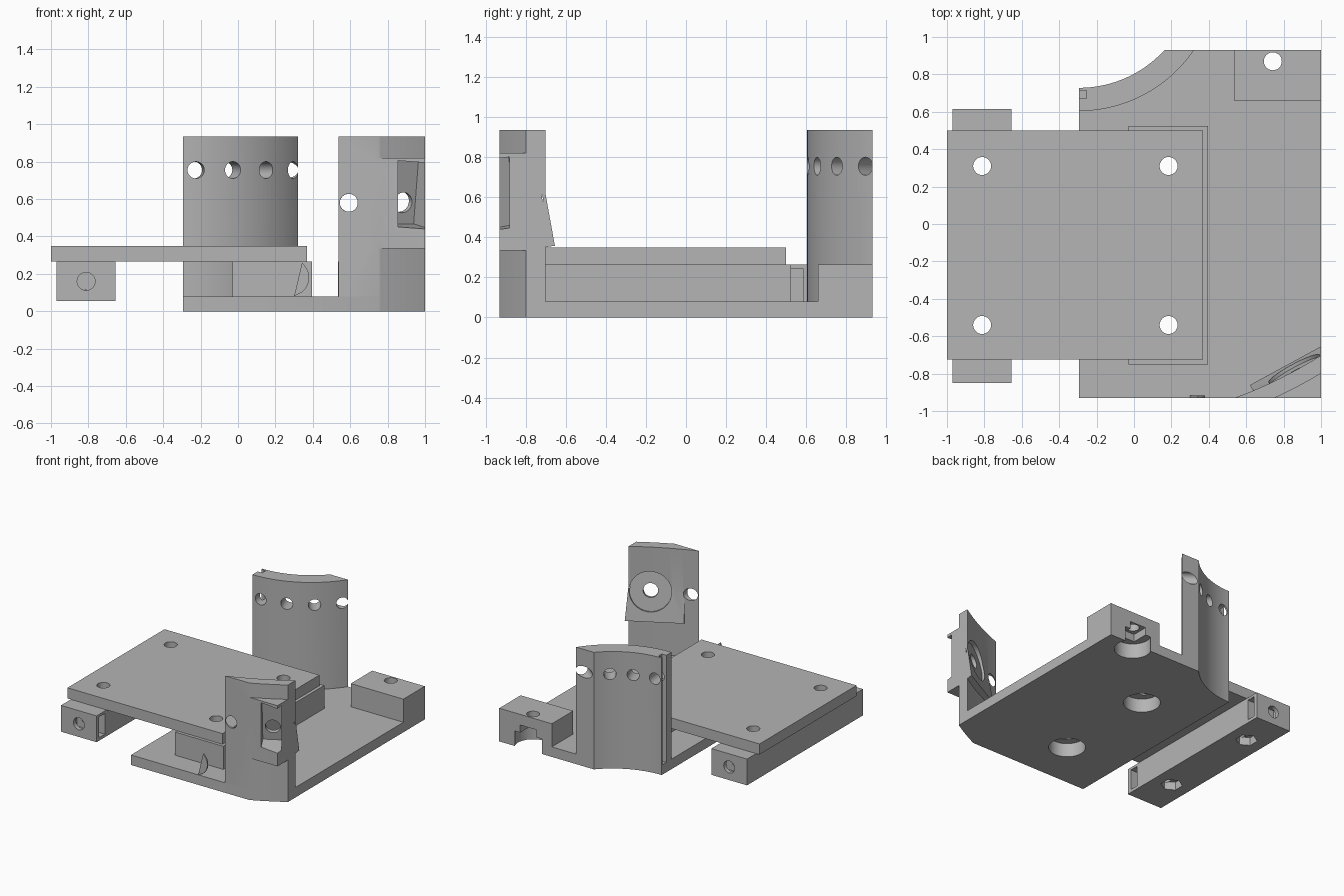
import bpy, bmesh, math
from mathutils import Matrix, Vector

if "Cube" in bpy.data.objects:
    bpy.data.objects.remove(bpy.data.objects["Cube"])

grey = bpy.data.materials.new("plain_grey")
grey.use_nodes = True
grey.diffuse_color = (0.46, 0.46, 0.46, 1)
grey.node_tree.nodes["Principled BSDF"].inputs["Base Color"].default_value = (0.46, 0.46, 0.46, 1)


def make(name, bm):
    bmesh.ops.recalc_face_normals(bm, faces=bm.faces)
    mesh = bpy.data.meshes.new(name)
    bm.to_mesh(mesh)
    bm.free()
    mesh.materials.append(grey)
    ob = bpy.data.objects.new(name, mesh)
    bpy.context.scene.collection.objects.link(ob)
    return ob


def prism(name, outline, z0, z1):
    bm = bmesh.new()
    face = bm.faces.new([bm.verts.new((x, y, z0)) for x, y in outline])
    top = bmesh.ops.extrude_face_region(bm, geom=[face])["geom"]
    bmesh.ops.translate(bm, vec=(0, 0, z1 - z0),
                        verts=[v for v in top if isinstance(v, bmesh.types.BMVert)])
    return make(name, bm)


def box(name, x0, x1, y0, y1, z0, z1):
    return prism(name, [(x0, y0), (x1, y0), (x1, y1), (x0, y1)], z0, z1)


def rod(center, axis, radius, length, sides=32):
    bm = bmesh.new()
    turn = Vector(axis).to_track_quat('Z', 'Y').to_matrix().to_4x4()
    bmesh.ops.create_cone(bm, cap_ends=True, segments=sides, radius1=radius, radius2=radius,
                          depth=length, matrix=Matrix.Translation(center) @ turn)
    return make("cutter", bm)


def combine(target, tool, operation='DIFFERENCE', keep=False):
    mod = target.modifiers.new("combine", 'BOOLEAN')
    mod.operation, mod.solver, mod.object = operation, 'EXACT', tool
    bpy.context.view_layer.objects.active = target
    bpy.ops.object.modifier_apply(modifier=mod.name)
    if not keep:
        bpy.data.objects.remove(tool)


# Shared centre of all curved walls
CX, CY = -0.295, 1.348
FRONT, BACK, SIDE = -0.93, 0.93, 1.0


def arc(radius, a0, a1, n=24):
    return [(CX + radius * math.cos(a0 + (a1 - a0) * i / n),
             CY + radius * math.sin(a0 + (a1 - a0) * i / n)) for i in range(n + 1)]


def at_y(radius, y):
    return math.asin((y - CY) / radius)


def at_x(radius, x):
    return -math.acos((x - CX) / radius)


DOWN = -math.pi / 2
R_IN, R_OUT = 0.62, 0.744          # rear wall
P_IN, P_OUT = 2.425, 2.507         # front pillar
HOLE = 0.048

# Base plate with a convex front corner and a concave rear corner
pillar_outer = arc(P_OUT, at_y(P_OUT, FRONT), at_x(P_OUT, SIDE))
base = prism("base_plate", [(CX, FRONT)] + pillar_outer + [(SIDE, BACK)]
             + arc(R_IN, at_y(R_IN, BACK), DOWN), 0, 0.08)

# Curved rear wall with radial holes and an end groove
wall = prism("rear_curved_wall", arc(R_OUT, DOWN, at_y(R_OUT, BACK))
             + arc(R_IN, at_y(R_IN, BACK), DOWN), 0, 0.935)
for i in range(4):
    a = DOWN + math.radians(5.4 + 15.7 * i)
    d = Vector((math.cos(a), math.sin(a), 0))
    combine(wall, rod(Vector((CX, CY, 0.755)) + d * 0.68, d, 0.045, 0.3))
combine(wall, box("cutter", CX - 0.1, CX + 0.04, 0.67, 0.715, 0.08, 1.1))

# Front pillar: curved wall plus a squared corner housing
pillar_inner = arc(P_IN, at_x(P_IN, SIDE), at_y(P_IN, FRONT))
pillar = prism("front_pillar", pillar_outer + pillar_inner, 0, 0.935)
housing = prism("housing", [(0.7, FRONT), (SIDE, FRONT)]
                + arc(P_IN + 0.02, at_x(P_IN + 0.02, SIDE), at_y(P_IN + 0.02, -0.9)), 0.335, 0.82)
combine(pillar, housing, 'UNION')

# Tilted frame of the sensor mount: outward, tangent and up axes
heading, tilt = math.radians(-61.5), math.radians(9)
u = Vector((math.cos(heading), math.sin(heading), 0))
t = Vector((-u.y, u.x, 0))
up = Vector((0, 0, 1))
out = u * math.cos(tilt) - up * math.sin(tilt)
rise = u * math.sin(tilt) + up * math.cos(tilt)


def mount_point(rho, z):
    # Point on the tilted plane that is rho from the centre at z = 0.53
    return Vector((CX, CY, z)) + u * (rho + (z - 0.53) * math.tan(tilt))


def tilted_box(name, rho, z, depth, width, height):
    bm = bmesh.new()
    c = mount_point(rho, z) + out * depth / 2
    frame = Matrix((t * width, out * depth, rise * height)).transposed().to_4x4()
    bmesh.ops.create_cube(bm, size=1, matrix=Matrix.Translation(c) @ frame)
    return make(name, bm)


slab = tilted_box("slab", 2.405, 0.59, 0.07, 0.5, 0.47)
combine(slab, box("clip", 0.5, SIDE, FRONT, 0, 0, 0.8), 'INTERSECT')
combine(pillar, slab, 'UNION')
combine(pillar, tilted_box("cutter", 2.458, 0.64, 0.4, 0.15, 0.35))
combine(pillar, rod(mount_point(2.405, 0.585), out, 0.155, 0.036, 40))
combine(pillar, rod(mount_point(2.43, 0.585), out, 0.055, 0.3))
combine(pillar, rod((0.595, -0.9, 0.58), (0.1, 1, 0), HOLE, 0.4))

# Rear corner block and the raised pad under the tray
block = box("rear_corner_block", 0.535, SIDE, 0.66, BACK, 0.08, 0.265)
pad = box("support_pad", -0.03, 0.395, -0.75, 0.525, 0.08, 0.265)
tray = box("top_tray", -1, 0.37, -0.725, 0.5, 0.265, 0.35)

# Side bar under the outer edge of the tray
BAR_X, BAR_MID = -0.812, -0.117
bar = box("side_bar", -0.97, -0.655, -0.85, 0.615, 0.055, 0.265)
for s in (-1, 1):
    combine(bar, rod((BAR_X, BAR_MID + s * 0.6, 0.16), (0, 1, 0), HOLE, 0.5))
    y = BAR_MID + s * 0.665
    combine(bar, box("cutter", -0.9, -0.6, y - 0.035, y + 0.035, 0.08, 0.245))

# Bolt holes, counterbores and hexagonal nut recesses
for y in (0.31, -0.54):
    for part in (tray, bar):
        combine(part, rod((BAR_X, y, 0.2), up, HOLE, 0.6))
    combine(bar, rod((BAR_X, y, 0.07), up, 0.08, 0.1, 6))
    for part in (tray, pad, base):
        combine(part, rod((0.185, y, 0.2), up, HOLE, 0.6))
    for part in (base, pad):
        combine(part, rod((0.185, y, 0.02), up, 0.135, 0.18))
    combine(pad, rod((0.185, y, 0.12), up, 0.08, 0.1, 6))
for part in (base, block):
    combine(part, rod((0.742, 0.87, 0.2), up, HOLE, 0.6))
    combine(part, rod((0.742, 0.87, 0.02), up, 0.135, 0.2))
combine(block, box("cutter", 0.67, 0.815, 0.8, 1.1, 0.05, 0.18))

# Thin curved fin on the front edge
fin = [(0.30, 0.08)] + [(0.28 + 0.1 * math.cos(a / 10), 0.18 + 0.1 * math.sin(a / 10))
                        for a in range(-9, 10, 2)]
sliver = prism("front_fin", fin, 0, 0.012)
sliver.data.transform(Matrix.Translation((0, FRONT + 0.012, 0)) @ Matrix.Rotation(math.pi / 2, 4, 'X'))

# Smooth the curves, keep the edges crisp
bpy.ops.object.select_all(action='DESELECT')
for ob in (base, wall, pillar, block, pad, tray, bar, sliver):
    ob.select_set(True)
bpy.context.view_layer.objects.active = base
bpy.ops.object.shade_smooth_by_angle(angle=math.radians(30))
